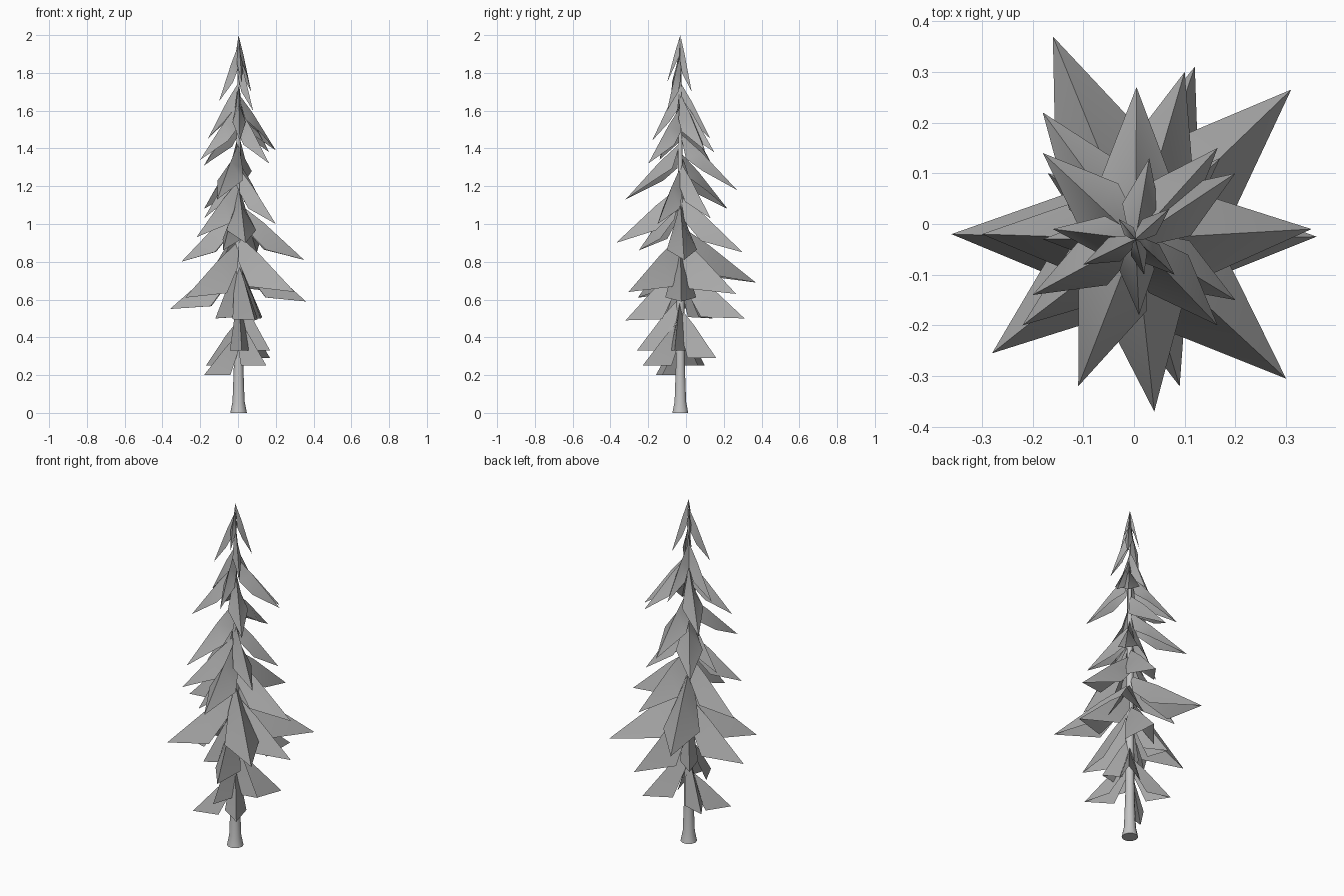
import bpy
import bmesh
import math
from mathutils import Vector

old = bpy.data.objects.get("Cube")
if old:
    bpy.data.objects.remove(old, do_unlink=True)


def make_material(name, value):
    mat = bpy.data.materials.new(name)
    mat.use_nodes = True
    colour = (value, value, value, 1)
    mat.diffuse_color = colour
    mat.node_tree.nodes["Principled BSDF"].inputs["Base Color"].default_value = colour
    return mat


foliage_grey = make_material("foliage grey", 0.4)
trunk_grey = make_material("trunk grey", 0.55)
AXIS = Vector((0.003, -0.03, 0))


def add_object(name, bm, mat):
    bmesh.ops.recalc_face_normals(bm, faces=bm.faces)
    mesh = bpy.data.meshes.new(name)
    bm.to_mesh(mesh)
    bm.free()
    mesh.materials.append(mat)
    obj = bpy.data.objects.new(name, mesh)
    bpy.context.collection.objects.link(obj)
    bpy.ops.object.select_all(action="DESELECT")
    obj.select_set(True)
    bpy.context.view_layer.objects.active = obj
    bpy.ops.object.shade_smooth_by_angle(angle=math.radians(70))
    return obj


# Trunk: flared foot, long taper up to the crown
bm = bmesh.new()
rings = []
for radius, z in [(0.044, 0), (0.032, 0.06), (0.025, 0.25), (0.02, 0.9), (0.004, 1.85)]:
    rings.append([bm.verts.new(AXIS + Vector((radius * math.cos(a), radius * math.sin(a), z)))
                  for a in (math.tau * i / 10 for i in range(10))])
for low, high in zip(rings, rings[1:]):
    for i in range(10):
        j = (i + 1) % 10
        bm.faces.new((low[i], low[j], high[j], high[i]))
bm.faces.new(rings[0])
add_object("trunk", bm, trunk_grey)


def add_branch(name, tip):
    """Drooping folded frond running from the trunk axis out to its tip."""
    tip = Vector(tip)
    out = tip - AXIS
    z = tip.z
    out.z = 0
    reach = out.length
    out.normalize()
    side = Vector((-out.y, out.x, 0))
    drop = min(0.3, 0.12 + 0.5 * z, 2.0 - z)
    lift = max(0.0, min(0.1, 0.15 * (z - 0.45)))
    width = 0.23 * reach

    def at(along, across, height):
        return bm.verts.new(AXIS + out * reach * along + side * across
                            + Vector((0, 0, z + height)))

    bm = bmesh.new()
    root = at(0, 0, drop)
    ridge = at(0.38, 0, drop * 0.66)
    point = at(1, 0, 0)
    for s in (-1, 1):
        shoulder = at(0.1, s * width * 0.5, drop * 0.55)
        wing = at(0.4, s * width, lift)
        bm.faces.new((root, shoulder, ridge))
        bm.faces.new((shoulder, wing, ridge))
        bm.faces.new((ridge, wing, point))
    add_object(name, bm, foliage_grey)


# Frond tips, grouped in tiers from the ground up
tiers = {
    "lowest": [(-.18, -.16, .2), (-.17, .1, .25), (.15, -.23, .25), (.17, .16, .29),
               (.02, -.26, .33), (.17, -.06, .33)],
    "low": [(.09, -.32, .49), (.12, .31, .5), (-.12, .14, .5), (-.12, -.15, .5)],
    "wide": [(-.36, -.02, .55), (.36, -.025, .59), (-.28, -.255, .61), (.31, .265, .63),
             (.3, -.305, .64), (-.16, .37, .69)],
    "middle": [(-.3, -.02, .8), (.35, -.01, .81), (.1, .3, .85), (-.08, -.25, .86),
               (.04, -.37, .9), (-.22, -.2, .93)],
    "upper": [(.2, -.15, 1), (-.18, .22, 1.08), (-.11, -.32, 1.13), (.005, .27, 1.18),
              (-.18, -.03, 1.03), (.17, .13, 1.03)],
    "high": [(.165, -.2, 1.32), (-.18, .14, 1.31), (-.2, -.14, 1.34), (.165, .15, 1.38),
             (.2, .1, 1.39)],
    "crown": [(.01, -.18, 1.44), (.03, .13, 1.45), (-.16, -.01, 1.45), (.08, -.1, 1.6)],
    "top": [(-.1, -.08, 1.65), (.07, .03, 1.7), (.02, -.1, 1.75), (-.03, .01, 1.76)],
}
for tier, tips in tiers.items():
    for number, tip in enumerate(tips, 1):
        add_branch(f"{tier}_branch_{number}", tip)
